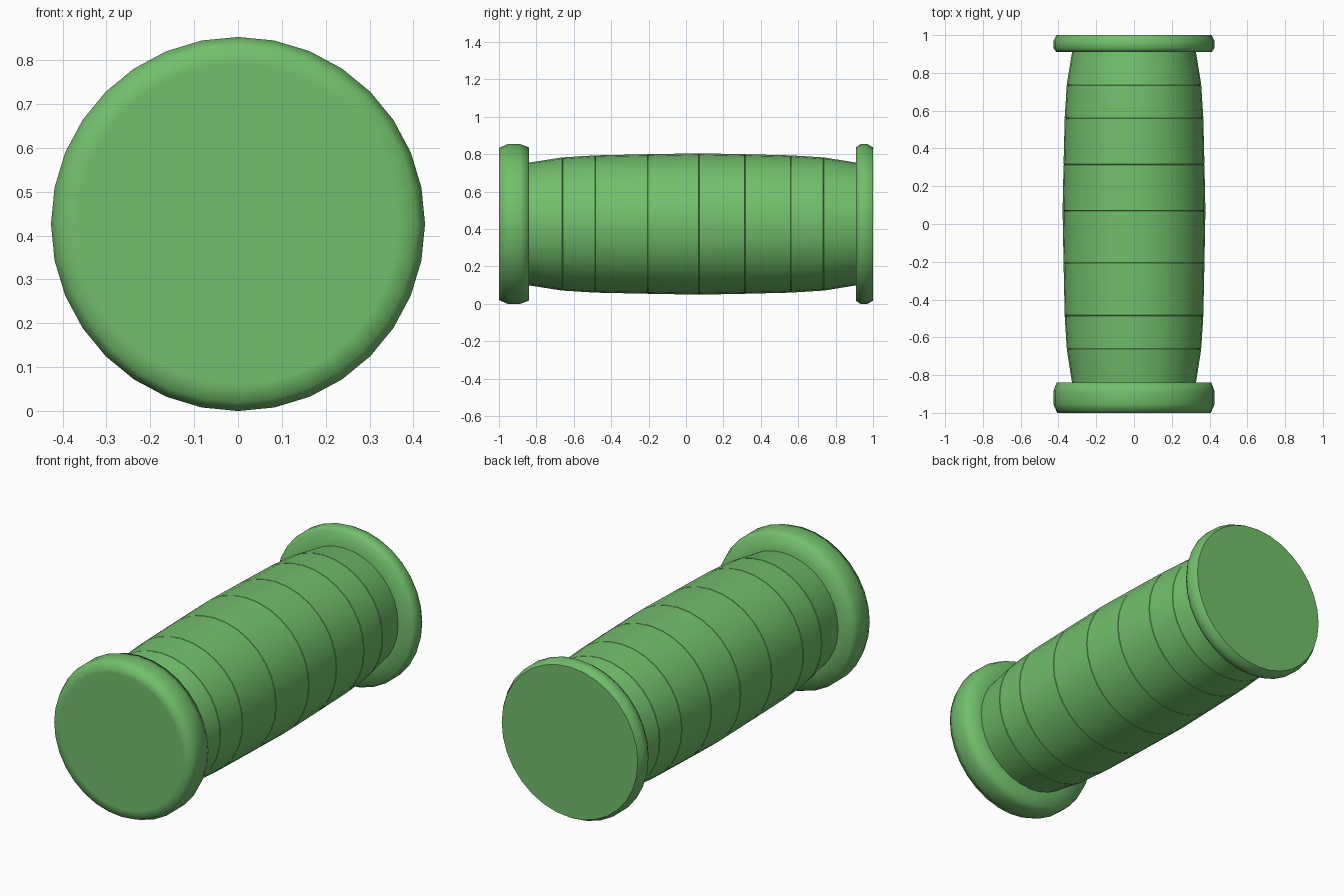
import bpy, bmesh, math

if "Cube" in bpy.data.objects:
    bpy.data.objects.remove(bpy.data.objects["Cube"])

SIDES = 32
CZ = 0.4265  # height of the grip's axis

mat = bpy.data.materials.new("green")
mat.diffuse_color = (0.17, 0.52, 0.15, 1)
mat.use_nodes = True
mat.node_tree.nodes["Principled BSDF"].inputs["Base Color"].default_value = mat.diffuse_color


def lathe(name, profile, sharp=()):
    """Spin (y, radius) points about the y axis, cap both ends; sharp = ring indices kept crisp."""
    bm = bmesh.new()
    rings = []
    for y, r in profile:
        rings.append([bm.verts.new((r * math.sin(a), y, CZ + r * math.cos(a)))
                      for a in (2 * math.pi * i / SIDES for i in range(SIDES))])
    for a, b in zip(rings, rings[1:]):
        for i in range(SIDES):
            j = (i + 1) % SIDES
            bm.faces.new((a[i], a[j], b[j], b[i]))
    bm.faces.new(rings[0])
    bm.faces.new(rings[-1])
    bmesh.ops.recalc_face_normals(bm, faces=bm.faces)
    for f in bm.faces:
        f.smooth = True
    for k in sharp:
        for i in range(SIDES):
            bm.edges.get((rings[k][i], rings[k][(i + 1) % SIDES])).smooth = False
    me = bpy.data.meshes.new(name)
    bm.to_mesh(me)
    bm.free()
    me.materials.append(mat)
    ob = bpy.data.objects.new(name, me)
    bpy.context.collection.objects.link(ob)
    return ob


# Front flange: rounded rim blending softly into the front face
lathe("front_flange", [(-1, 0.365), (-1, 0.407), (-0.955, 0.4265), (-0.885, 0.4265),
                       (-0.84, 0.41), (-0.84, 0.31)])

# Back flange: thinner, with a crisp outer face
lathe("back_flange", [(0.91, 0.31), (0.91, 0.412), (0.933, 0.4265), (0.97, 0.4265),
                      (1, 0.41)], sharp=[4])

# Barrel of eight tapering bands separated by fine grooves
joints = [(-0.84, 0.328), (-0.66, 0.356), (-0.485, 0.367), (-0.205, 0.373), (0.07, 0.378),
          (0.315, 0.373), (0.56, 0.367), (0.735, 0.356), (0.91, 0.328)]
profile, sharp = [joints[0]], [0]
for y, r in joints[1:-1]:
    n = len(profile)
    profile += [(y - 0.002, r), (y, r - 0.004), (y + 0.002, r)]
    sharp += [n, n + 1, n + 2]
profile.append(joints[-1])
sharp.append(len(profile) - 1)
lathe("grip_barrel", profile, sharp)
